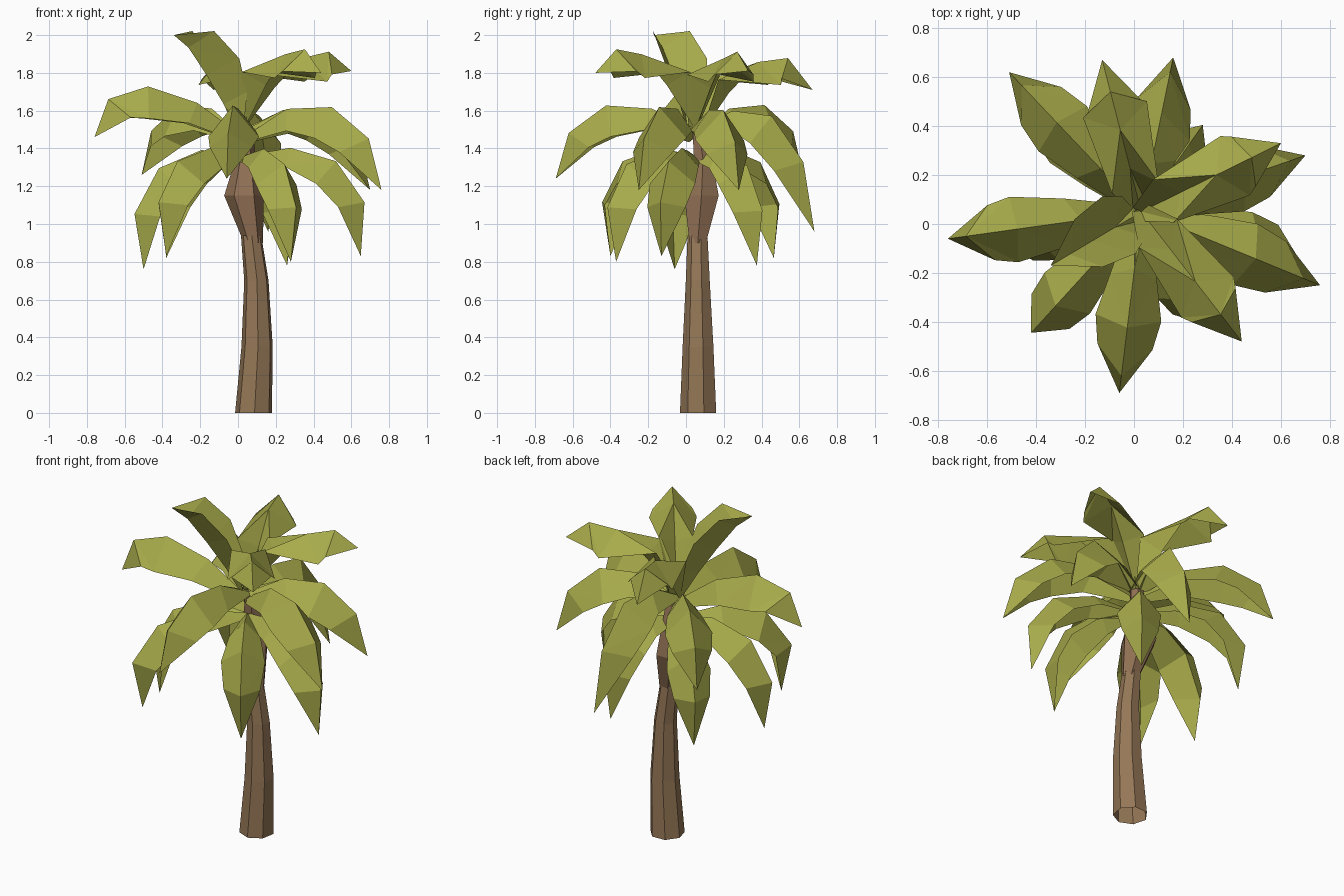
import bpy, math
from mathutils import Vector

if "Cube" in bpy.data.objects:
    bpy.data.objects.remove(bpy.data.objects["Cube"])


def material(name, rgb):
    m = bpy.data.materials.new(name)
    m.diffuse_color = (*rgb, 1)
    m.use_nodes = True
    m.node_tree.nodes["Principled BSDF"].inputs["Base Color"].default_value = m.diffuse_color
    return m


LEAF = material("leaf green", (0.395, 0.41, 0.07))
BARK = material("bark brown", (0.30, 0.185, 0.095))
HUSK = material("husk brown", (0.285, 0.165, 0.09))


def make(name, verts, faces, mat):
    me = bpy.data.meshes.new(name)
    me.from_pydata(verts, [], faces)
    me.materials.append(mat)
    ob = bpy.data.objects.new(name, me)
    bpy.context.collection.objects.link(ob)
    return ob


def tube(name, rings, sides, mat, turn=0.3):
    """Loft rings of (x, y, z, radius) into a faceted tube, open below."""
    verts = [(x + r * math.cos(2 * math.pi * (i + turn) / sides),
              y + r * math.sin(2 * math.pi * (i + turn) / sides), z)
             for x, y, z, r in rings for i in range(sides)]
    faces = [(k * sides + i, k * sides + (i + 1) % sides,
              (k + 1) * sides + (i + 1) % sides, (k + 1) * sides + i)
             for k in range(len(rings) - 1) for i in range(sides)]
    top = (len(rings) - 1) * sides
    faces.append(tuple(range(top, top + sides)))
    return make(name, verts, faces, mat)


# Trunk and the swollen husk below the crown
tube("trunk", [(.083, .068, 0, .1), (.102, .067, .35, .085),
               (.098, .065, .7, .066), (.07, .063, .94, .055)], 7, BARK)
tube("crown_husk", [(.082, .062, .90, .05), (.032, .082, 1.15, .105),
                    (.04, .09, 1.34, .055), (.04, .07, 1.48, .04)],
     6, HUSK, 0)


def frond(name, tip, root_z, c1, c2, width, fold):
    """Folded leaf along a Bezier ridge; c1, c2 = (reach fraction, height)."""
    root = Vector((0.03, 0.05, root_z))
    tip = Vector(tip)
    flat = Vector((tip.x - root.x, tip.y - root.y, 0))

    def ctrl(c):
        return Vector((root.x, root.y, c[1])) + flat * c[0]
    p = [root, ctrl(c1), ctrl(c2), tip]
    side = Vector((-flat.y, flat.x, 0)).normalized()
    verts, faces = [], []
    for t, w in ((0, .22), (.26, .72), (.52, 1), (.79, .84)):
        s = 1 - t
        pos = s**3 * p[0] + 3*s*s*t * p[1] + 3*s*t*t * p[2] + t**3 * p[3]
        tan = s*s * (p[1]-p[0]) + 2*s*t * (p[2]-p[1]) + t*t * (p[3]-p[2])
        down = side.cross(tan).normalized()      # inward side of the arch
        if down.dot(flat.normalized() + Vector((0, 0, 1))) > 0:
            down = -down
        for k in (-1, 0, 1):
            verts.append(pos + side * (k * width * w)
                         + down * (abs(k) * fold * w))
    verts.append(tip)
    for a in (0, 3, 6):
        faces += [(a, a + 1, a + 4), (a, a + 4, a + 3),
                  (a + 1, a + 2, a + 4), (a + 2, a + 5, a + 4)]
    faces += [(9, 10, 12), (10, 11, 12)]
    make(name, verts, faces, LEAF)


# Upper fronds, rising from the heart of the crown: tip, two ridge heights
upper = [(-.34, -.17, 2.0, 1.64, 1.94), (.44, -.48, 1.80, 1.82, 2.12),
         (.60, .33, 1.81, 1.80, 2.08), (-.13, .67, 1.71, 1.72, 2.14)]
for i, (x, y, z, h1, h2) in enumerate(upper):
    frond(f"upper_frond_{i+1}", (x, y, z), 1.5, (.4, h1), (.65, h2),
          .135, .15)

# Middle fronds, arching outwards: tip, outer ridge height
middle = [(.70, .28, 1.18, 1.68), (.76, -.25, 1.18, 1.72),
          (-.06, -.69, 1.24, 1.72), (-.76, -.06, 1.46, 1.90),
          (-.51, .62, 1.26, 1.72), (.16, .68, .96, 1.68)]
for i, (x, y, z, h) in enumerate(middle):
    frond(f"middle_frond_{i+1}", (x, y, z), 1.46, (.35, 1.73), (.96, h),
          .135, .17)

# Lower fronds, drooping around the trunk: tip, reach of the shoulder
lower = [(-.50, -.06, .76, 1.4), (.65, -.13, .83, 1.25),
         (.26, .375, .78, 1.4), (-.38, -.40, .83, 1.42),
         (-.38, .465, .82, 1.35), (.28, -.37, .80, 1.45)]
for i, (x, y, z, reach) in enumerate(lower):
    frond(f"lower_frond_{i+1}", (x, y, z), 1.36, (.45, 1.48),
          (reach, z + .54), .125, .14)
